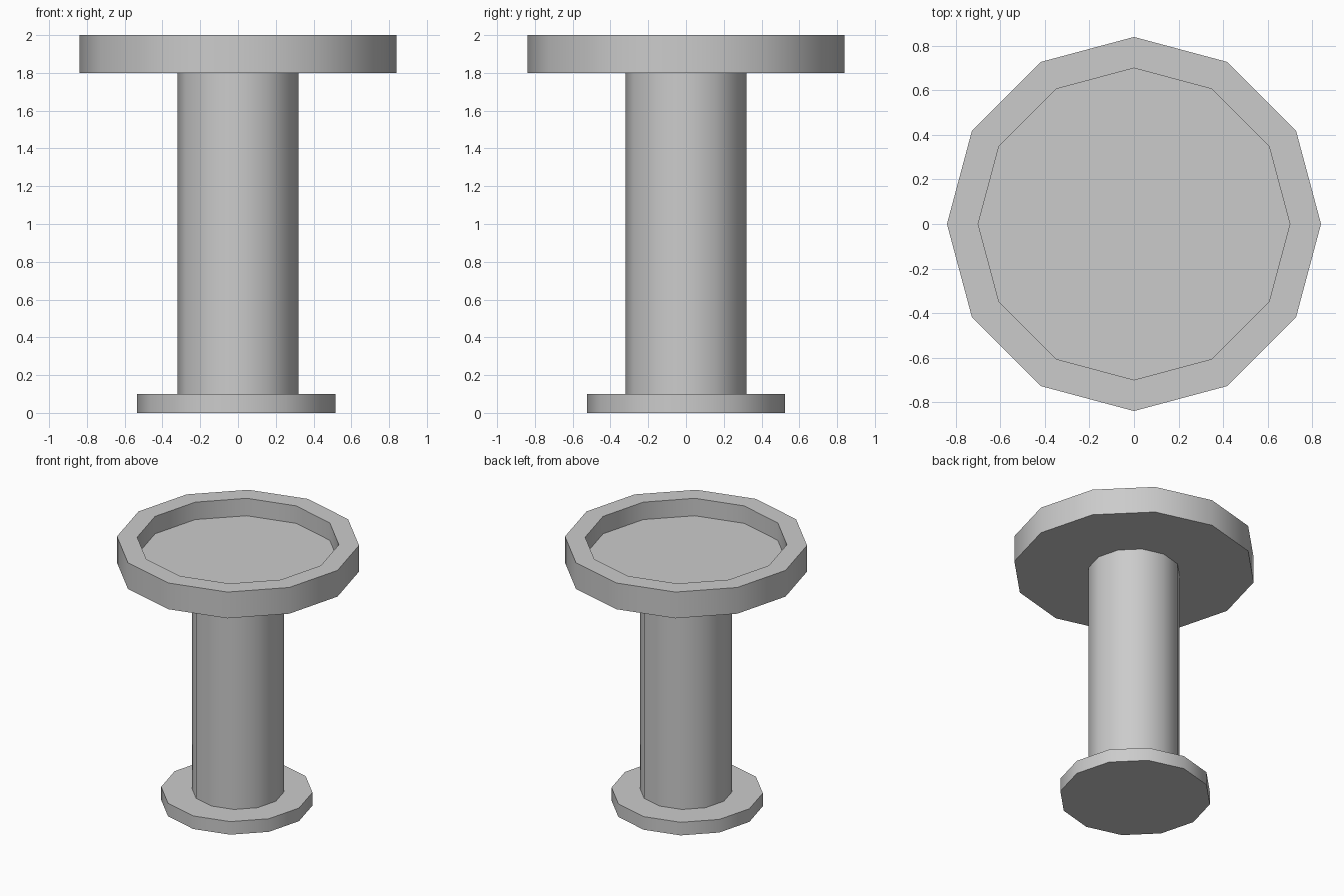
import bpy, bmesh
from math import cos, sin, tau, radians

if "Cube" in bpy.data.objects:
    bpy.data.objects.remove(bpy.data.objects["Cube"])

SIDES = 12


def lathe(name, profile, x=0.0):
    """Revolve (radius, z) points, listed bottom to top; radius 0 closes to a fan-free cap."""
    bm = bmesh.new()
    rings = [[bm.verts.new((x + r * cos(tau * i / SIDES), r * sin(tau * i / SIDES), z))
              for i in range(SIDES)] for r, z in profile]
    for a, b in zip(rings, rings[1:]):
        for i in range(SIDES):
            j = (i + 1) % SIDES
            bm.faces.new((a[i], a[j], b[j], b[i]))
    bm.faces.new(rings[0][::-1])
    bm.faces.new(rings[-1])
    bmesh.ops.recalc_face_normals(bm, faces=bm.faces)
    mesh = bpy.data.meshes.new(name)
    bm.to_mesh(mesh)
    bm.free()
    obj = bpy.data.objects.new(name, mesh)
    bpy.context.collection.objects.link(obj)
    # Soft shading around the sides, crisp rims
    bpy.ops.object.select_all(action='DESELECT')
    obj.select_set(True)
    bpy.context.view_layer.objects.active = obj
    bpy.ops.object.shade_smooth_by_angle(angle=radians(40))
    return obj


# Foot plate, very slightly off centre
lathe("base", [(0.525, 0.0), (0.525, 0.1)], x=-0.01)
# Round post
lathe("column", [(0.32, 0.1), (0.32, 1.8)])
# Shallow dish with a raised rim
lathe("dish_top", [(0.84, 1.8), (0.84, 2.0), (0.70, 2.0), (0.70, 1.867)])
